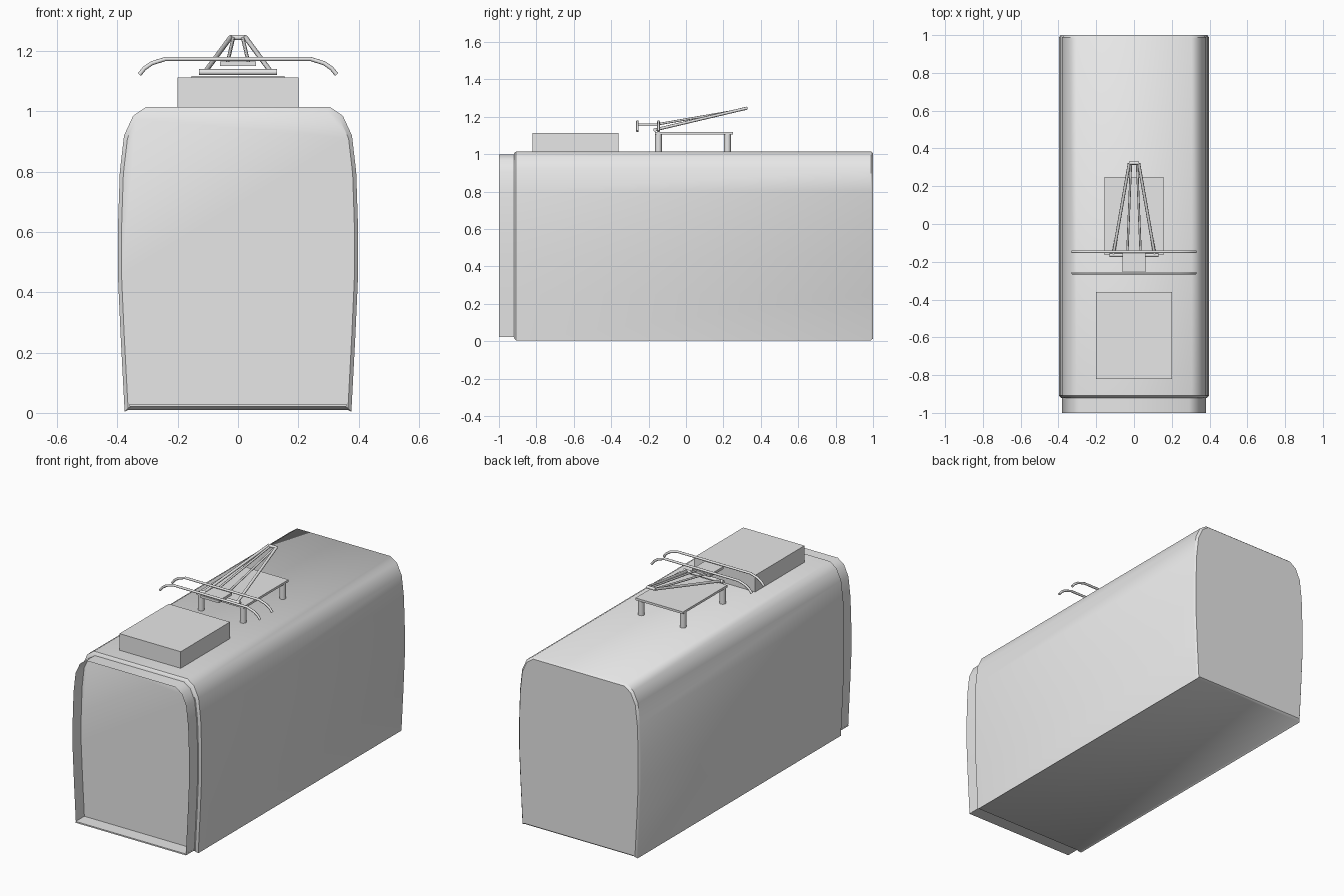
import bpy, bmesh, math
from mathutils import Vector

if "Cube" in bpy.data.objects:
    bpy.data.objects.remove(bpy.data.objects["Cube"], do_unlink=True)

grey = bpy.data.materials.new("plain_grey")
grey.use_nodes = True
colour = (0.8, 0.8, 0.8, 1)
grey.diffuse_color = colour
grey.node_tree.nodes["Principled BSDF"].inputs["Base Color"].default_value = colour


def finish(name, bm, smooth=None):
    me = bpy.data.meshes.new(name)
    bm.to_mesh(me)
    bm.free()
    me.materials.append(grey)
    ob = bpy.data.objects.new(name, me)
    bpy.context.collection.objects.link(ob)
    if smooth:
        bpy.ops.object.select_all(action='DESELECT')
        ob.select_set(True)
        bpy.context.view_layer.objects.active = ob
        bpy.ops.object.shade_smooth_by_angle(angle=math.radians(smooth))
    return ob


def box(name, x, y, z):
    bm = bmesh.new()
    bmesh.ops.create_cube(bm, size=1)
    for v in bm.verts:
        v.co = [r[0] + (c + 0.5) * (r[1] - r[0]) for c, r in zip(v.co, (x, y, z))]
    return finish(name, bm)


def tube(name, points, radius, sides=8):
    """Round bar swept along a path, with flat capped ends."""
    pts = [Vector(p) for p in points]
    bm = bmesh.new()
    rings = []
    for i, p in enumerate(pts):
        d = (pts[min(i + 1, len(pts) - 1)] - pts[max(i - 1, 0)]).normalized()
        u = d.cross(Vector((0, 1, 0)) if abs(d.y) < 0.8 else Vector((0, 0, 1))).normalized()
        w = d.cross(u)
        angles = [math.tau * k / sides for k in range(sides)]
        rings.append([bm.verts.new(p + radius * (math.cos(a) * u + math.sin(a) * w)) for a in angles])
    skin(bm, rings)
    bm.faces.new(rings[0])
    bm.faces.new(rings[-1])
    bmesh.ops.recalc_face_normals(bm, faces=bm.faces)
    return finish(name, bm, 50)


def skin(bm, rings):
    for a, b in zip(rings, rings[1:]):
        for i in range(len(a)):
            j = (i + 1) % len(a)
            bm.faces.new((a[i], a[j], b[j], b[i]))


# Car cross-section, right half from the bottom up, then mirrored
half = [(0.365, 0.01), (0.376, 0.004), (0.389, 0.25), (0.398, 0.45), (0.398, 0.62),
        (0.392, 0.8), (0.378, 0.92), (0.348, 0.985), (0.305, 1.015)]
section = half + [(-x, z) for x, z in reversed(half)]


def ring(bm, y, inset):
    return [bm.verts.new((x * (1 - inset / 0.4), y, 0.51 + (z - 0.51) * (1 - inset / 0.51)))
            for x, z in section]


# Car body with narrow chamfers around both ends
bm = bmesh.new()
rings = [ring(bm, -0.92, 0.012), ring(bm, -0.908, 0), ring(bm, 0.988, 0), ring(bm, 1.0, 0.01)]
skin(bm, rings)
bm.faces.new(rings[0])
bm.faces.new(rings[-1])
bmesh.ops.recalc_face_normals(bm, faces=bm.faces)
finish("car_body", bm, 40)

# Open gangway sleeve, a thin sheet facing inwards
bm = bmesh.new()
skin(bm, [ring(bm, -1.0, 0.018), ring(bm, -0.92, 0.018)])
finish("gangway_sleeve", bm, 40)
box("gangway_floor", (-0.36, 0.36), (-1.0, -0.92), (0.022, 0.03))

# Roof equipment
box("roof_unit", (-0.2, 0.2), (-0.82, -0.36), (1.0, 1.113))
box("pantograph_platform", (-0.155, 0.155), (-0.165, 0.25), (1.105, 1.118))
for x in (-0.137, 0.137):
    for y in (-0.147, 0.222):
        tube("platform_leg", [(x, y, 1.0), (x, y, 1.106)], 0.018, 12)

# Pantograph frame
tube("pantograph_base_bar", [(-0.13, -0.165, 1.13), (0.13, -0.165, 1.13)], 0.01)
tube("pantograph_top_bar", [(-0.027, 0.322, 1.245), (0.027, 0.322, 1.245)], 0.009)
for s in (-1, 1):
    tube("outer_arm", [(s * 0.11, -0.165, 1.13), (s * 0.025, 0.322, 1.245)], 0.008)
    tube("inner_arm", [(s * 0.035, -0.15, 1.16), (s * 0.016, 0.322, 1.242)], 0.006)

# Collector head: two bowed strips joined by a plate
bow = [(0.24, 1.174), (0.285, 1.16), (0.31, 1.143), (0.327, 1.122)]
for y in (-0.147, -0.26):
    path = [(-x, y, z) for x, z in reversed(bow)] + [(x, y, z) for x, z in bow]
    tube("contact_strip", path, 0.007)
box("collector_plate", (-0.06, 0.06), (-0.265, -0.14), (1.15, 1.165))
